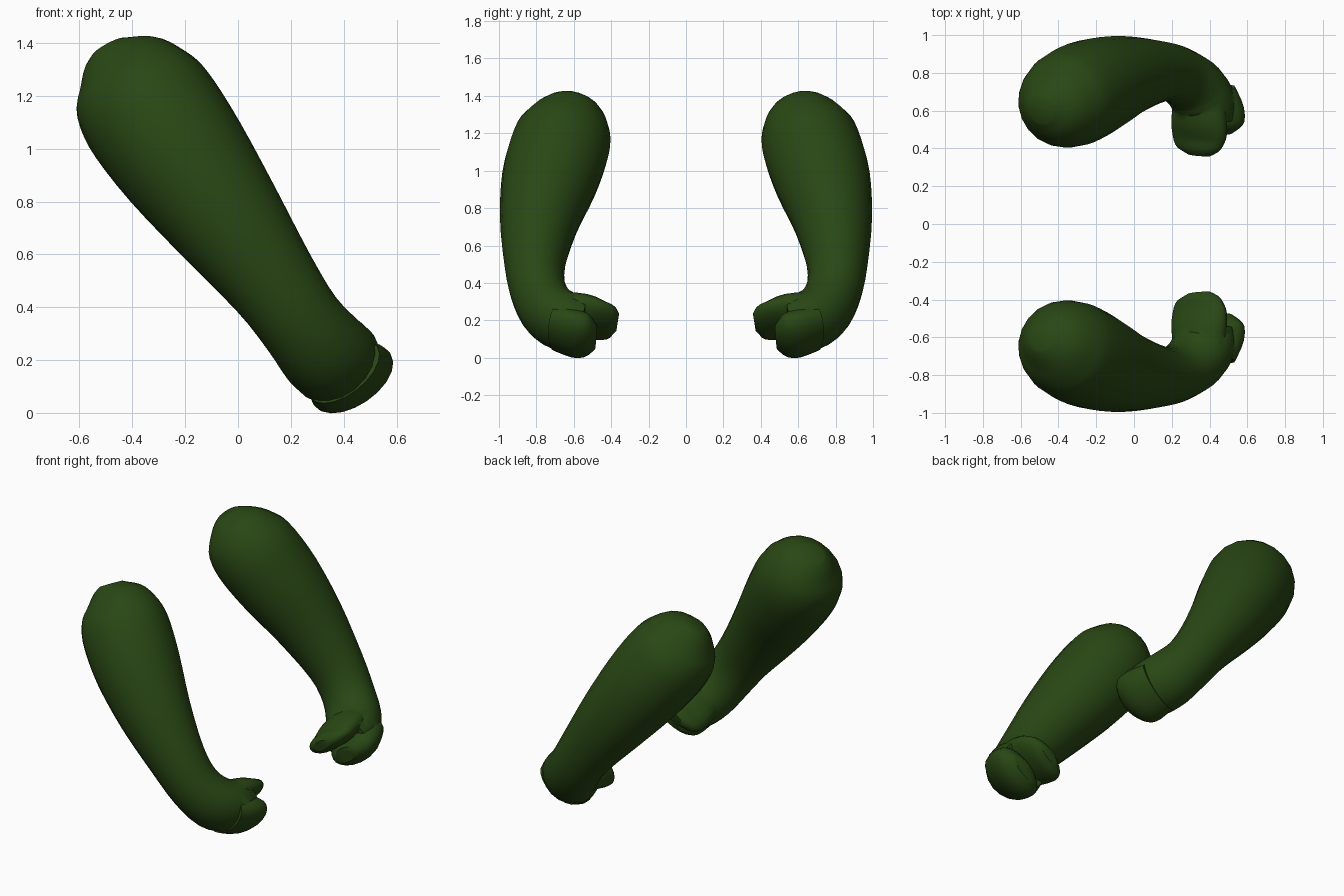
import bpy, bmesh, math
from mathutils import Vector

if "Cube" in bpy.data.objects:
    bpy.data.objects.remove(bpy.data.objects["Cube"])

green = bpy.data.materials.new("dark green")
green.diffuse_color = (0.022, 0.063, 0.007, 1)
green.use_nodes = True
green.node_tree.nodes["Principled BSDF"].inputs["Base Color"].default_value = green.diffuse_color

WIDE = Vector((0.82, 0, 0.57))      # direction across the arm
SIDES = 20


def smooth_path(pts, steps=3):
    """Catmull-Rom through (x, y, z, width, depth) stations."""
    out = []
    for i in range(len(pts) - 1):
        p0, p1 = pts[max(i - 1, 0)], pts[i]
        p2, p3 = pts[i + 1], pts[min(i + 2, len(pts) - 1)]
        for s in range(steps):
            t = s / steps
            out.append([0.5 * (2 * b + (c - a) * t + (2 * a - 5 * b + 4 * c - d) * t * t
                               + (3 * b - a - 3 * c + d) * t ** 3)
                        for a, b, c, d in zip(p0, p1, p2, p3)])
    out.append(list(pts[-1]))
    return out


def tube(name, stations):
    """Closed tube of elliptical rings along a path."""
    path = smooth_path(stations)
    bm = bmesh.new()
    rings = []
    for i, s in enumerate(path):
        a, b = path[max(i - 1, 0)], path[min(i + 1, len(path) - 1)]
        t = (Vector(b[:3]) - Vector(a[:3])).normalized()
        u = (WIDE - t * WIDE.dot(t)).normalized()
        v = t.cross(u)
        rings.append([bm.verts.new(Vector(s[:3])
                                   + u * s[3] * math.cos(2 * math.pi * k / SIDES)
                                   + v * s[4] * math.sin(2 * math.pi * k / SIDES))
                      for k in range(SIDES)])
    for r, q in zip(rings, rings[1:]):
        for k in range(SIDES):
            n = (k + 1) % SIDES
            bm.faces.new((r[k], r[n], q[n], q[k]))
    bm.faces.new(rings[0])
    bm.faces.new(rings[-1])
    bmesh.ops.recalc_face_normals(bm, faces=bm.faces)
    me = bpy.data.meshes.new(name)
    bm.to_mesh(me)
    bm.free()
    me.materials.append(green)
    ob = bpy.data.objects.new(name, me)
    bpy.context.collection.objects.link(ob)
    return ob


# arm from shoulder to palm
arm = tube("back_arm", [
    (-0.490, 0.600, 1.385, 0.07, 0.07),
    (-0.470, 0.608, 1.350, 0.14, 0.13),
    (-0.430, 0.620, 1.290, 0.21, 0.20),
    (-0.385, 0.640, 1.215, 0.252, 0.245),
    (-0.320, 0.675, 1.120, 0.267, 0.265),
    (-0.200, 0.730, 0.950, 0.256, 0.258),
    (-0.040, 0.785, 0.730, 0.220, 0.212),
    (0.135, 0.808, 0.490, 0.175, 0.162),
    (0.240, 0.785, 0.340, 0.163, 0.150),
    (0.325, 0.720, 0.235, 0.175, 0.155),
    (0.375, 0.630, 0.190, 0.175, 0.150),
    (0.390, 0.540, 0.175, 0.150, 0.110)])

# two stubby lobes of the mitten hand
upper = tube("upper_finger", [
    (0.345, 0.680, 0.240, 0.150, 0.090),
    (0.345, 0.550, 0.225, 0.168, 0.085),
    (0.345, 0.460, 0.200, 0.165, 0.065),
    (0.345, 0.400, 0.195, 0.135, 0.055),
    (0.345, 0.365, 0.190, 0.070, 0.030)])
lower = tube("lower_finger", [
    (0.400, 0.700, 0.155, 0.160, 0.090),
    (0.430, 0.600, 0.130, 0.175, 0.100),
    (0.435, 0.530, 0.115, 0.160, 0.085),
    (0.435, 0.480, 0.110, 0.090, 0.045)])

# fuse the hand with the arm
for lobe in (upper, lower):
    mod = arm.modifiers.new("fuse", 'BOOLEAN')
    mod.operation, mod.solver, mod.object = 'UNION', 'EXACT', lobe
bpy.context.view_layer.update()
deps = bpy.context.evaluated_depsgraph_get()
fused = bpy.data.meshes.new_from_object(arm.evaluated_get(deps))
arm.modifiers.clear()
arm.data = fused
for lobe in (upper, lower):
    bpy.data.objects.remove(lobe)

# mirrored arm on the front side
mesh = fused.copy()
for v in mesh.vertices:
    v.co.y *= -1
mesh.flip_normals()
front = bpy.data.objects.new("front_arm", mesh)
bpy.context.collection.objects.link(front)

for ob in (arm, front):
    bpy.ops.object.select_all(action='DESELECT')
    ob.select_set(True)
    bpy.context.view_layer.objects.active = ob
    bpy.ops.object.shade_smooth_by_angle(angle=math.radians(40))
